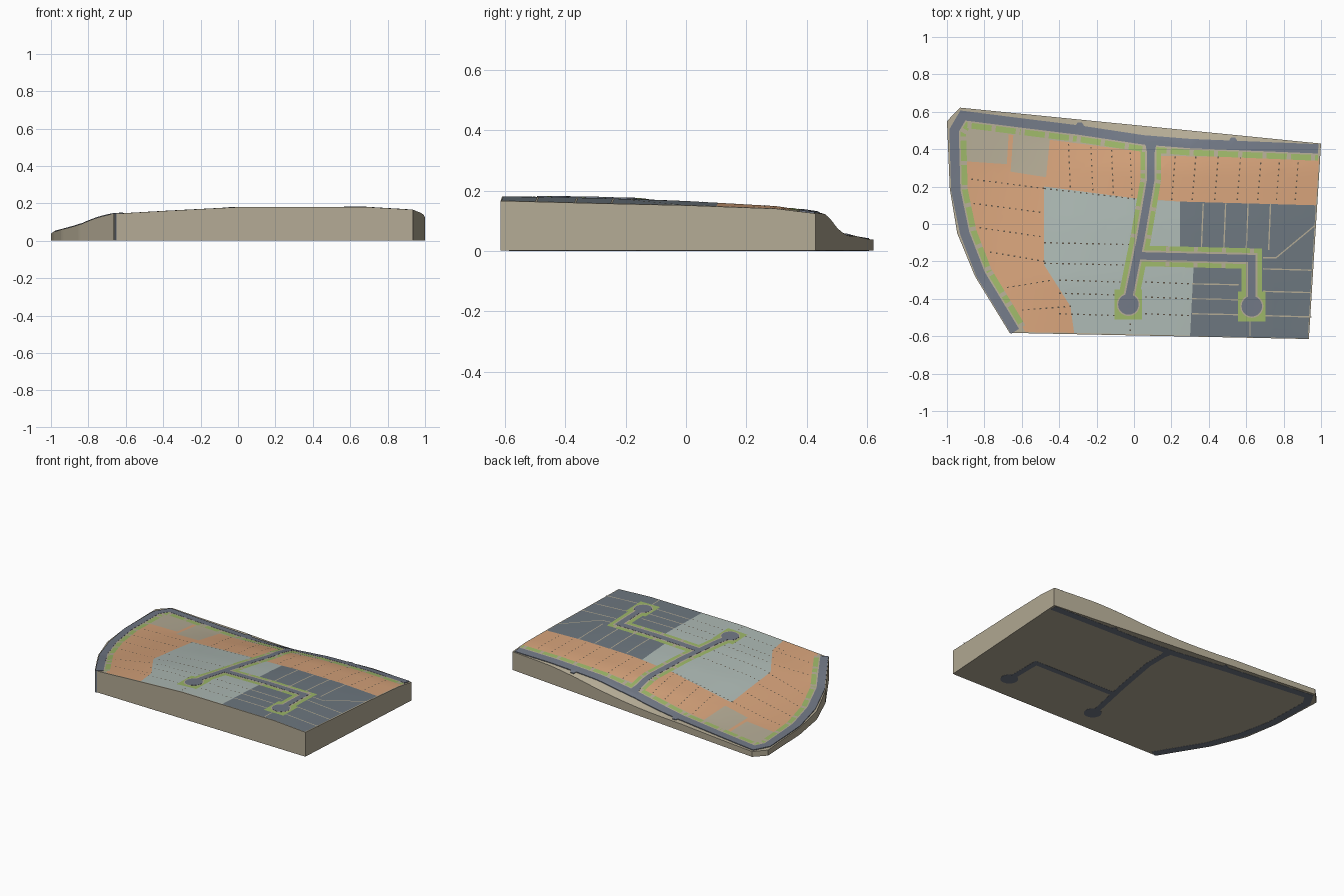
import bpy, bmesh, math
from mathutils import Vector

cube = bpy.data.objects.get("Cube")
if cube:
    bpy.data.objects.remove(cube)


def material(name, code):
    rgb = [int(code[i:i + 2], 16) / 255 for i in (0, 2, 4)]
    col = [c / 12.92 if c < 0.04 else ((c + 0.055) / 1.055) ** 2.4 for c in rgb] + [1]
    m = bpy.data.materials.new(name)
    m.use_nodes = True
    m.diffuse_color = col
    m.node_tree.nodes["Principled BSDF"].inputs["Base Color"].default_value = col
    return m


EARTH = material("earth tan", "b4ab95")
ORANGE = material("plot orange", "d5a27a")
PALE = material("plot pale grey", "acb8b3")
SLATE = material("plot slate", "6d777f")
GREEN = material("verge green", "9cb668")
ROAD = material("road grey", "717885")
DARK = material("marker brown", "5c5245")

# Terrain heights in hundredths on a coarse lattice, rows run south to north
XS = [-1, -.67, -.35, 0, .35, .7, 1]
YS = [-.6, -.3, 0, .3, .45, .62]
HEIGHTS = [[14, 14.5, 16.2, 18, 18, 18, 16.2],
           [6, 12, 15.5, 17.2, 17.7, 17.5, 15.5],
           [5.2, 9, 12.5, 15.2, 16.5, 16.5, 15],
           [4.5, 6, 8.5, 12, 14.5, 14.8, 14],
           [4.2, 5, 6, 8.5, 11.5, 12.5, 12.2],
           [3.6, 4, 4.5, 2, 0, 8, 9]]
STEP = 0.05


def span(vals, v):
    v = min(max(v, vals[0]), vals[-1])
    i = max(k for k in range(len(vals) - 1) if vals[k] <= v)
    return i, (v - vals[i]) / (vals[i + 1] - vals[i])


def lattice(x, y):
    i, u = span(XS, x)
    j, v = span(YS, y)
    row = [HEIGHTS[k][i] * (1 - u) + HEIGHTS[k][i + 1] * u for k in (j, j + 1)]
    return (row[0] * (1 - v) + row[1] * v) / 100


def ground(x, y):
    # Flat within each grid triangle, so draped layers follow each other exactly
    i, j = math.floor(x / STEP), math.floor(y / STEP)
    u, v = x / STEP - i, y / STEP - j
    a, d = lattice(i * STEP, j * STEP), lattice((i + 1) * STEP, (j + 1) * STEP)
    if u >= v:
        b = lattice((i + 1) * STEP, j * STEP)
        return a + u * (b - a) + v * (d - b)
    c = lattice(i * STEP, (j + 1) * STEP)
    return a + v * (c - a) + u * (d - c)


def drape(name, polys, level, mat, bottom=None):
    """Lay flat polygons on the terrain; with a bottom they become solid."""
    bm = bmesh.new()
    for p in polys:
        bm.faces.new([bm.verts.new((x, y, 0)) for x, y in p])
    bmesh.ops.triangulate(bm, faces=bm.faces[:])
    for normal in ((1, 0, 0), (0, 1, 0), (1, -1, 0)):
        n = Vector(normal)
        ds = [v.co.dot(n) for v in bm.verts]
        for k in range(math.ceil(min(ds) / STEP), math.floor(max(ds) / STEP) + 1):
            bmesh.ops.bisect_plane(bm, geom=bm.verts[:] + bm.edges[:] + bm.faces[:], dist=1e-5,
                                   plane_co=n * (k * STEP / n.length_squared), plane_no=n)
    bm.normal_update()
    for f in bm.faces:
        if f.normal.z < 0:
            f.normal_flip()
    top = bm.verts[:]
    if bottom is not None:
        res = bmesh.ops.extrude_face_region(bm, geom=bm.faces[:], use_keep_orig=True)
        top = [g for g in res["geom"] if isinstance(g, bmesh.types.BMVert)]
        for v in bm.verts:
            v.co.z = bottom
    for v in top:
        v.co.z = ground(v.co.x, v.co.y) + level * 0.0008
    if bottom is not None:
        bmesh.ops.recalc_face_normals(bm, faces=bm.faces[:])
    me = bpy.data.meshes.new(name)
    bm.to_mesh(me)
    bm.free()
    me.materials.append(mat)
    ob = bpy.data.objects.new(name, me)
    bpy.context.collection.objects.link(ob)
    bpy.ops.object.select_all(action='DESELECT')
    ob.select_set(True)
    bpy.context.view_layer.objects.active = ob
    bpy.ops.object.shade_smooth_by_angle(angle=math.radians(30))


def offset(path, d):
    """Shift a path sideways to its right with mitred corners."""
    pts = [Vector(p) for p in path]
    dirs = [(b - a).normalized() for a, b in zip(pts, pts[1:])]
    out = []
    for i, p in enumerate(pts):
        a, b = dirs[max(i - 1, 0)], dirs[min(i, len(dirs) - 1)]
        n = Vector((a.y + b.y, -a.x - b.x)).normalized()
        out.append(p + n * d / n.dot(Vector((a.y, -a.x))))
    return out


def ribbon(path, left, right):
    return offset(path, left) + offset(path, right)[::-1]


def dashes(path, gap, length, width):
    out = []
    for a, b in zip(path, path[1:]):
        a, b = Vector(a), Vector(b)
        t = (b - a).normalized()
        for k in range(int((b - a).length / gap) + 1):
            p = a + t * (k * gap)
            out.append(ribbon([p, p + t * length], -width / 2, width / 2))
    return out


def disc(c, r, n=20):
    return [(c[0] + r * math.cos(k * math.tau / n), c[1] + r * math.sin(k * math.tau / n)) for k in range(n)]


def box(c, w, h):
    return [(c[0] + sx * w, c[1] + sy * h) for sx, sy in ((-1, -1), (1, -1), (1, 1), (-1, 1))]


# Ground block
drape("ground_block", [[(-.93, .622), (-1, .55), (-.985, .19), (-.945, -.05), (-.85, -.28),
                        (-.665, -.582), (.935, -.615), (1, .43)]], 0, EARTH, 0.001)

# Building plots by colour
drape("orange_plots", [
    [(-.9, .335), (-.68, .32), (-.67, .48), (-.645, .475), (-.66, .28), (-.47, .25), (-.45, .45),
     (.06, .385), (.06, .13), (-.48, .2), (-.48, -.22), (-.34, -.44), (-.32, -.582), (-.58, -.578),
     (-.7, -.38), (-.86, -.06), (-.9, .2)],
    [(.12, .365), (.99, .35), (.972, .1), (.245, .12), (.12, .13)]], 1, ORANGE)
drape("pale_plots", [[(-.48, .2), (.06, .13), (.245, .12), (.245, -.16), (.32, -.2), (.3, -.597),
                      (-.32, -.582), (-.34, -.44), (-.48, -.22)]], 1, PALE)
drape("slate_plots", [[(.245, .12), (.972, .1), (.929, -.612), (.3, -.598), (.32, -.2),
                       (.245, -.16)]], 1, SLATE)

# Plot boundary markers
lines = [[(x, .36), (x - .02, .11)] for x in (.22, .33, .45, .57, .68, .78, .88)]
lines += [[(x, .38 - x * .14), (x + .01, .14 - x * .12)] for x in (-.35, -.23, -.12, -.02)]
lines += [[(-.87 + .1 * k * k / 9, .24 - .13 * k), (-.48, .19 - .13 * k)] for k in range(4)]
lines += [[(-.68, -.34), (-.44, -.3)], [(-.6, -.46), (-.34, -.44)]]
lines += [[(-.48, y), (-.02, y - .01)] for y in (-.1, -.21)]
lines += [[(-.4, y), (-.08, y - .01)] for y in (-.3, -.37, -.48)]
lines += [[(.06, y), (.3, y - .01)] for y in (-.31, -.39, -.48)]
lines += [[(-.02, -.5), (-.02, -.58)], [(-.48, .19), (.04, .13)]]
drape("boundary_dots", [q for p in lines for q in dashes(p, .032, .009, .007)], 2, DARK)
fences = [[(x, .11), (x - .01, -.14)] for x in (.37, .49, .61, .73)]
fences += [[(.69, y), (.95, y - .007)] for y in (-.24, -.36, -.49)]
fences += [[(.31, y), (.56, y - .005)] for y in (-.32, -.4, -.48)]
fences += [[(.62, -.52), (.62, -.6)], [(.965, -.01), (.76, -.18), (.69, -.18)]]
drape("slate_fences", [ribbon(p, -.0035, .0035) for p in fences], 2, EARTH)

# Street paths
main = [(-.636, -.574), (-.735, -.41), (-.82, -.27), (-.905, -.05), (-.953, .18), (-.962, .5),
        (-.915, .58), (-.6, .54), (-.3, .503), (.05, .45), (.3, .43), (.985, .402)]
spine = [(.09, .44), (.09, .24), (.035, -.08), (-.03, -.4)]
branch = [(.02, -.17), (.63, -.185), (.63, -.42)]
bulbs = [(-.03, -.43), (.63, -.44)]
sides = (spine, branch)

# Grass verges, driveways across them, then pavement and road surfaces
drape("grass_verges", [ribbon(main, .025, .064)] + [ribbon(p, -.055, .055) for p in sides]
      + [box(c, .073, .08) for c in bulbs], 3, GREEN)
drives = dashes(offset(main, .047), .13, .022, .034)
for p in sides:
    for d in (-.042, .042):
        drives += dashes(offset(p[:-1] if p is spine else p[:2], d)[0:], .15, .02, .024)[1:]
drape("driveways", drives, 4, EARTH)
drape("pavements", [ribbon(main, .02, .033)] + [ribbon(p, -.03, .03) for p in sides]
      + [disc(c, .062) for c in bulbs], 5, EARTH)
mouth = [(.04, .45), (.062, .42), (.07, .38), (.11, .38), (.118, .42), (.14, .44)]
bays = [[(x - .04, y - .03), (x + .04, y - .03), (x + .012, y + .02), (x - .012, y + .02)]
        for x, y in ((-.29, .523), (.53, .442))]
drape("roads", [ribbon(main, -.025, .025), mouth] + [ribbon(p, -.02, .02) for p in sides]
      + [disc(c, .055) for c in bulbs] + bays, 6, ROAD, 0)
